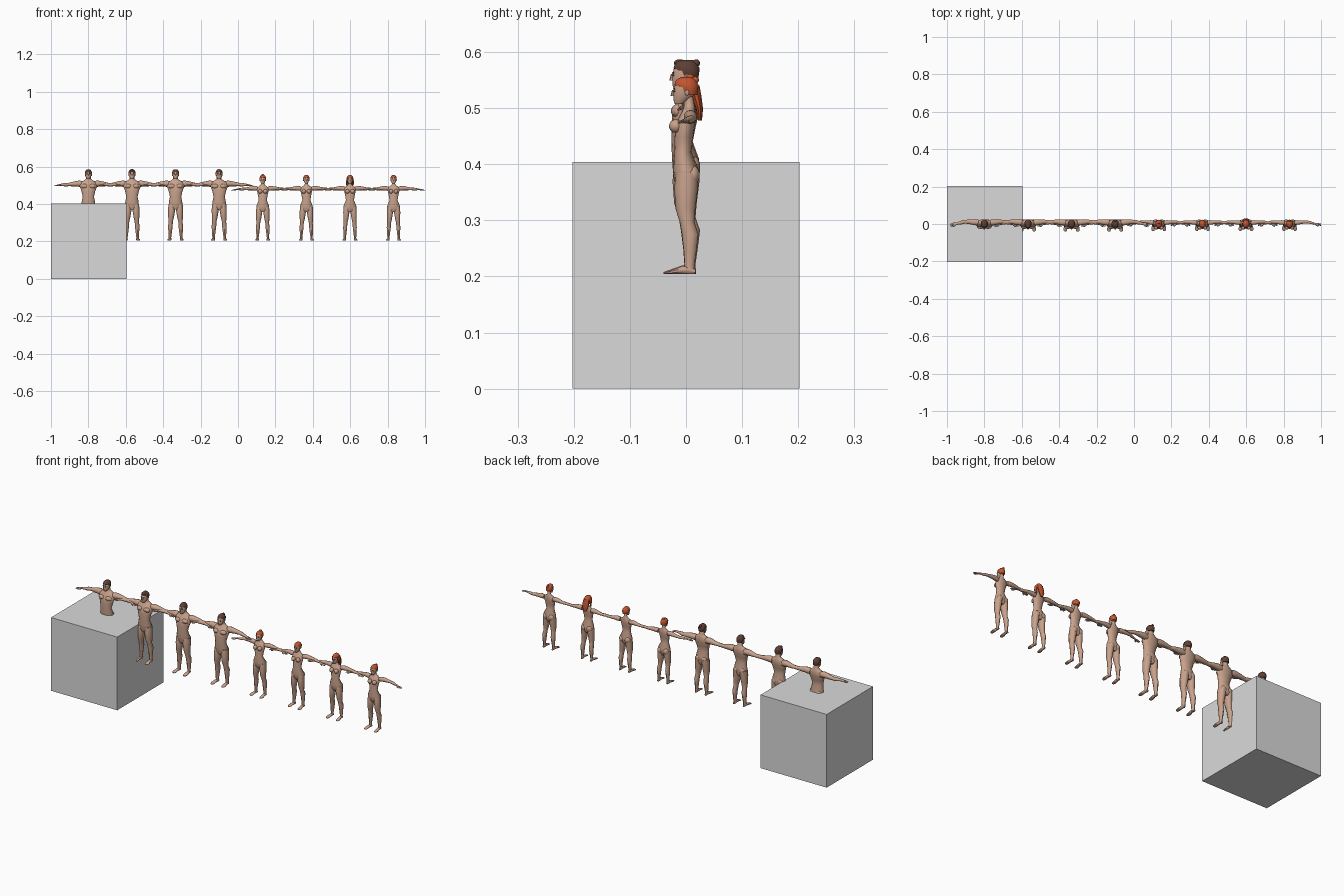
import bpy, bmesh, math
from mathutils import Matrix, Vector

cube = bpy.data.objects.get("Cube")
if cube:
    bpy.data.objects.remove(cube, do_unlink=True)

MM = 0.001
GROUND = 0.204


def material(name, colour):
    mat = bpy.data.materials.new(name)
    mat.use_nodes = True
    mat.diffuse_color = (*colour, 1)
    mat.node_tree.nodes["Principled BSDF"].inputs["Base Color"].default_value = (*colour, 1)
    return mat


skin = material("skin", (0.58, 0.36, 0.26))
brown = material("brown hair", (0.11, 0.05, 0.035))
orange = material("orange hair", (0.55, 0.09, 0.03))
grey = material("grey block", (0.7, 0.7, 0.7))


def loft(bm, rings, axis="z", sides=10, fat=1.0):
    """Skin a row of elliptical rings (x, y, z, radius a, radius b) in millimetres."""
    loops = []
    for x, y, z, a, b in rings:
        loop = []
        for i in range(sides):
            t = math.tau * (i + 0.5) / sides
            u, v = a * fat * math.cos(t), b * fat * math.sin(t)
            off = {"x": (0, u, v), "y": (u, 0, v), "z": (u, v, 0)}[axis]
            loop.append(bm.verts.new((Vector((x, y, z)) + Vector(off)) * MM))
        loops.append(loop)
    for low, high in zip(loops, loops[1:]):
        for i in range(sides):
            j = (i + 1) % sides
            bm.faces.new((low[i], low[j], high[j], high[i]))
    bm.faces.new(loops[0])
    bm.faces.new(loops[-1])


def blob(bm, centre, radii):
    """Rounded ellipsoid, in millimetres."""
    mat = Matrix.Translation(Vector(centre) * MM) @ Matrix.Diagonal((*(Vector(radii) * MM), 1))
    bmesh.ops.create_uvsphere(bm, u_segments=10, v_segments=7, radius=1, matrix=mat)


def finish(bm, name, mat):
    """Turn the bmesh into a mesh with smooth faces and sharp creases."""
    bmesh.ops.recalc_face_normals(bm, faces=bm.faces)
    for face in bm.faces:
        face.smooth = True
    for edge in bm.edges:
        edge.smooth = edge.calc_face_angle(math.pi) < math.radians(45)
    mesh = bpy.data.meshes.new(name)
    bm.to_mesh(mesh)
    bm.free()
    mesh.materials.append(mat)
    return mesh


def torso(female):
    bm = bmesh.new()
    # height, depth centre, half width, half depth
    if female:
        rows = [(166, 0, 18, 16), (181, 0, 37, 23), (202, 0, 38, 25), (236, -6, 24, 17),
                (266, -4, 29, 18), (291, -1, 35, 19), (310, 4, 32, 15), (322, 6, 15, 11),
                (330, 6, 9, 10), (346, 3, 9, 10)]
        chest, glute = ((15, -20, 287), (13, 13, 13)), ((18, 12, 192), (18, 15, 19))
    else:
        rows = [(166, 0, 20, 18), (181, 0, 36, 23), (206, -1, 37, 24), (236, -7, 31, 19),
                (266, -4, 38, 22), (291, 0, 48, 24), (311, 5, 45, 20), (324, 8, 22, 14),
                (331, 7, 14, 13), (346, 4, 13, 13)]
        chest, glute = ((20, -13, 291), (20, 14, 13)), ((17, 11, 194), (17, 14, 18))
    loft(bm, [(0, y, z, a, b) for z, y, a, b in rows], sides=14)
    for side in (-1, 1):
        for (x, y, z), radii in (chest, glute):
            blob(bm, (side * x, y, z), radii)
    return finish(bm, "torso", skin)


def legs(female):
    bm = bmesh.new()
    fat = 0.95 if female else 1.0
    loft(bm, [(20, 2, 196, 19, 23), (21, 0, 166, 20, 24), (24, -1, 126, 16, 20),
              (26, 2, 101, 12, 15), (28, 8, 78, 13, 17), (29, 8, 46, 10, 13),
              (30, 7, 18, 7, 10), (30, 6, 4, 8, 11)], fat=fat)
    # foot from heel to toes
    loft(bm, [(30, 18, 5, 5, 5), (30, 8, 8, 8, 8), (31, -8, 8, 8, 8),
              (33, -24, 5, 11, 5), (33, -35, 3, 10, 3), (32, -40, 2, 6, 2)], axis="y", sides=8)
    return finish(bm, "legs", skin)


def arms(female):
    bm = bmesh.new()
    fat = 0.8 if female else 1.0
    loft(bm, [(30, 8, 303, 15, 15), (46, 9, 305, 17, 17), (62, 10, 305, 15, 15),
              (85, 12, 303, 12, 12), (105, 12, 301, 10, 9), (120, 9, 300, 11, 10),
              (145, 2, 299, 7, 6), (152, 0, 298, 7, 5), (160, -2, 297, 10, 4),
              (168, -3, 296, 10, 4)], axis="x", fat=fat)
    # four fingers and a thumb
    for i in range(4):
        y = -3 + (i - 1.5) * 5 * fat
        tip = 185 - 2 * abs(i - 1.5)
        loft(bm, [(165, y, 296, 2.4, 2.6), (tip, y - 1, 293, 1.6, 1.8)], axis="x", sides=6)
    loft(bm, [(152, -5, 297, 3, 3), (160, -12, 295, 2.6, 2.6), (169, -15, 293, 1.6, 1.6)],
         axis="x", sides=6)
    return finish(bm, "arms", skin)


def head(female):
    bm = bmesh.new()
    jaw = 0.9 if female else 1.0
    loft(bm, [(0, -14, 330, 8 * jaw, 8), (0, -9, 338, 13 * jaw, 16), (0, -5, 346, 16 * jaw, 20),
              (0, -2, 357, 17, 23), (0, 0, 368, 17, 22), (0, 0, 377, 12, 16)], sides=12)
    # nose and ears
    loft(bm, [(0, -26, 345, 4, 4), (0, -24, 357, 2, 3)], sides=6)
    for side in (-1, 1):
        blob(bm, (side * 17, 2, 352), (2, 4, 6))
    return finish(bm, "head", skin)


def brows():
    bm = bmesh.new()
    for side in (-1, 1):
        blob(bm, (side * 7, -23, 359), (5, 2, 1.3))
        blob(bm, (side * 7, -22.5, 354.5), (2.5, 2, 1.5))
    return finish(bm, "eyes_and_brows", brown)


def hair(style, mat):
    bm = bmesh.new()
    loft(bm, [(0, 6, 347, 16, 16), (0, 4, 357, 19, 20), (0, 1, 367, 19, 24),
              (0, 0, 376, 15, 20), (0, 1, 382, 8, 11)], sides=12)
    if style == "bun":
        blob(bm, (0, 18, 376), (7, 7, 7))
    elif style == "quiff":
        blob(bm, (0, -11, 376), (13, 11, 7))
    elif style == "long":
        # back curtain with a lock at each side of the face
        loft(bm, [(0, 27, 298, 8, 4), (0, 26, 320, 18, 7), (0, 20, 345, 20, 10),
                  (0, 12, 366, 18, 14)])
        for side in (-1, 1):
            loft(bm, [(side * 19, 2, 322, 3, 5), (side * 19, 0, 345, 4, 9),
                      (side * 15, -2, 368, 4, 12)], sides=8)
    elif style == "knot":
        blob(bm, (0, 8, 382), (8, 8, 6))
    return finish(bm, "hair", mat)


def place(name, mesh, x, scale, mirrored=False):
    obj = bpy.data.objects.new(name, mesh)
    bpy.context.scene.collection.objects.link(obj)
    obj.location = (x, 0, GROUND)
    obj.scale = (scale,) * 3
    if mirrored:
        obj.modifiers.new("left_and_right", "MIRROR").use_mirror_merge = False


# row of eight figures, four men then four women
face = brows()
men = ["short", "quiff", "short", "bun"]
women = ["knot", "short", "long", "bun"]
for group, (styles, female) in enumerate(((men, False), (women, True))):
    meshes = {"torso": torso(female), "head": head(female), "eyes_and_brows": face}
    limbs = {"legs": legs(female), "arms": arms(female)}
    scale = 0.92 if female else 1.0
    for i, style in enumerate(styles):
        x = -0.8 + 0.2331 * (i + 4 * group)
        prefix = f"{'woman' if female else 'man'}_{i + 1}_"
        for part, mesh in meshes.items():
            place(prefix + part, mesh, x, scale)
        for part, mesh in limbs.items():
            place(prefix + part, mesh, x, scale, True)
        place(prefix + "hair", hair(style, orange if female else brown), x, scale)

# block around the first figure
bm = bmesh.new()
bmesh.ops.create_cube(bm, size=0.404)
block_mesh = bpy.data.meshes.new("block")
bm.to_mesh(block_mesh)
bm.free()
block_mesh.materials.append(grey)
block = bpy.data.objects.new("block", block_mesh)
block.location = (-0.798, 0, 0.202)
bpy.context.scene.collection.objects.link(block)
